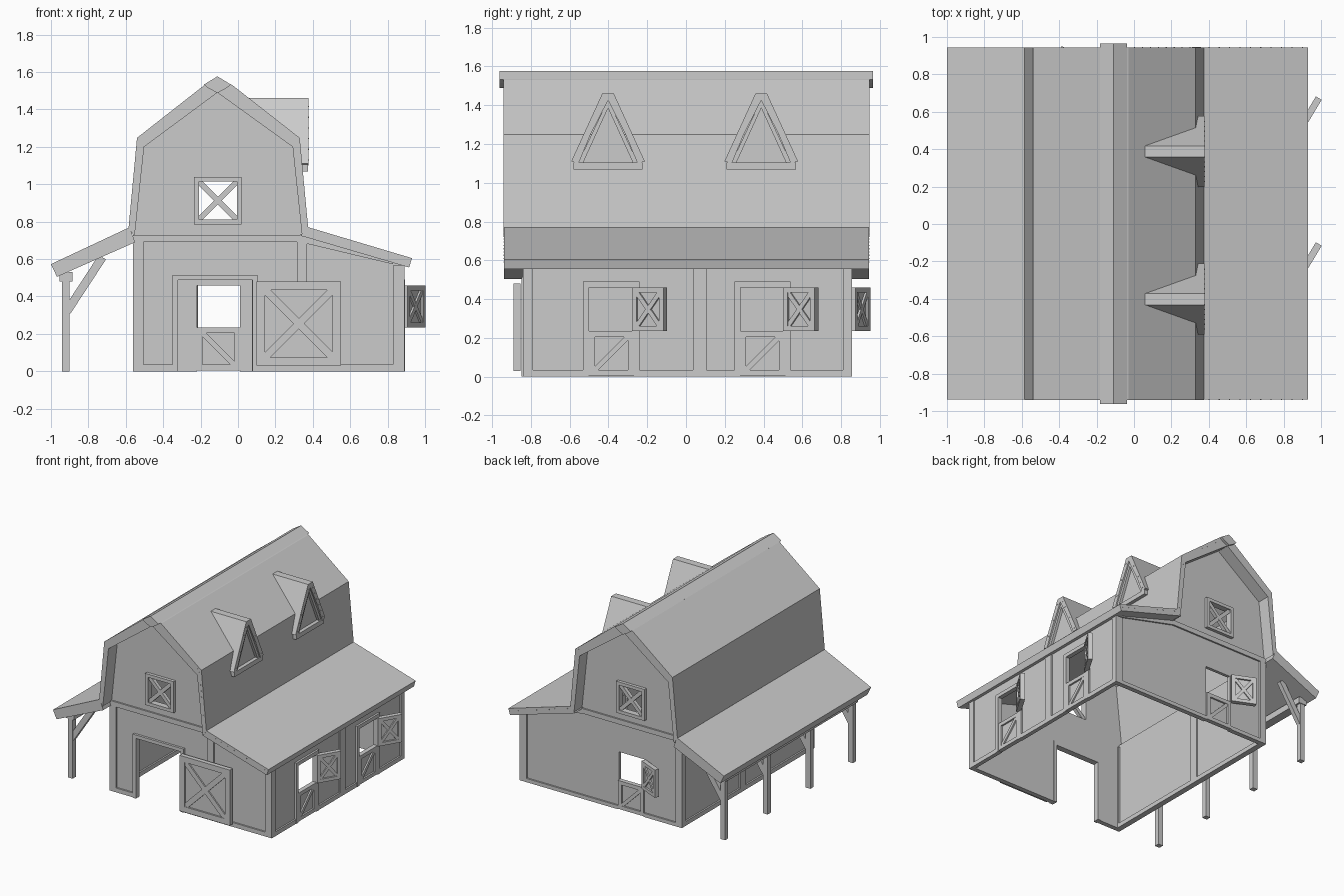
import bpy, bmesh
from math import radians, atan2
from mathutils import Matrix, Vector

if "Cube" in bpy.data.objects:
    bpy.data.objects.remove(bpy.data.objects["Cube"])

FY, BY = -0.828, 0.842        # front and back wall faces
LX, RX = -0.548, 0.878        # left and right wall faces
T = 0.013                     # trim thickness


def finish(name, bm, M=None):
    if M:
        bm.transform(M)
    bmesh.ops.recalc_face_normals(bm, faces=bm.faces)
    me = bpy.data.meshes.new(name)
    bm.to_mesh(me)
    bm.free()
    ob = bpy.data.objects.new(name, me)
    bpy.context.collection.objects.link(ob)
    return ob


def box(bm, lo, hi):
    lo, hi = Vector(lo), Vector(hi)
    s = hi - lo
    bmesh.ops.create_cube(bm, size=1, matrix=Matrix.Translation((lo + hi) / 2) @ Matrix.Diagonal((*s, 1)))


def bar(bm, p, q, y, width, depth):
    # board between two xz points, centred on y
    d = Vector((q[0] - p[0], q[1] - p[1]))
    M = (Matrix.Translation(((p[0] + q[0]) / 2, y, (p[1] + q[1]) / 2))
         @ Matrix.Rotation(-atan2(d.y, d.x), 4, 'Y') @ Matrix.Diagonal((d.length, depth, width, 1)))
    bmesh.ops.create_cube(bm, size=1, matrix=M)


def loft(bm, a, b):
    # closed solid between two matching rings
    va, vb = [bm.verts.new(p) for p in a], [bm.verts.new(p) for p in b]
    bm.faces.new(va)
    bm.faces.new(vb[::-1])
    n = len(va)
    for i in range(n):
        bm.faces.new((va[i], vb[i], vb[(i + 1) % n], va[(i + 1) % n]))


def prism(bm, pts, y0, y1):
    loft(bm, [(x, y0, z) for x, z in pts], [(x, y1, z) for x, z in pts])


def cut(ob, boxes):
    for lo, hi in boxes:
        bm = bmesh.new()
        box(bm, lo, hi)
        c = finish("cutter", bm)
        c.hide_render = True
        m = ob.modifiers.new("opening", 'BOOLEAN')
        m.operation, m.solver, m.object = 'DIFFERENCE', 'EXACT', c
        bpy.context.view_layer.objects.active = ob
        bpy.ops.object.modifier_apply(modifier=m.name)
        bpy.data.objects.remove(c)


def frame(bm, x0, x1, z0, z1, b, y0, y1, sill=True):
    box(bm, (x0, y0, z0), (x0 + b, y1, z1))
    box(bm, (x1 - b, y0, z0), (x1, y1, z1))
    box(bm, (x0 + b, y0, z1 - b), (x1 - b, y1, z1))
    if sill:
        box(bm, (x0 + b, y0, z0), (x1 - b, y1, z0 + b))


def cross(bm, x0, x1, z0, z1, y, w, d, both=True):
    bar(bm, (x0, z0), (x1, z1), y, w, d)
    if both:
        bar(bm, (x0, z1), (x1, z0), y, w, d * 0.95)


def door(name, loc, angle, w, h, b, both):
    bm = bmesh.new()
    box(bm, (0.002, -0.004, 0.002), (w - 0.002, 0.004, h - 0.002))
    frame(bm, 0, w, 0, h, b, -0.018, 0.018)
    cross(bm, b * .85, w - b * .85, b * .85, h - b * .85, 0, b * 0.9, 0.031, both)
    finish(name, bm, Matrix.Translation(loc) @ Matrix.Rotation(radians(angle), 4, 'Z'))


# gable end walls
gable = [(LX, 0), (RX, 0), (RX, .585), (.35, .74), (.305, 1.215),
         (-.11, 1.52), (-.52, 1.215), (-.565, .74), (LX, .72)]
for name, y0, y1, hole in (("front_wall", FY, FY + .025, (-.32, .075, .49)),
                           ("back_wall", BY - .025, BY, (-.22, .01, .46))):
    bm = bmesh.new()
    prism(bm, gable, y0, y1)
    cut(finish(name, bm), [((hole[0], y0 - .1, -.1), (hole[1], y1 + .1, hole[2])),
                           ((-.21, y0 - .1, .81), (-.005, y1 + .1, 1.015))])

# side walls
bm = bmesh.new()
box(bm, (LX, FY + .025, 0), (LX + .02, BY - .025, .71))
finish("left_wall", bm)
bm = bmesh.new()
box(bm, (RX - .02, FY + .025, 0), (RX, BY - .025, .585))
stalls = [(-.5, -.27), (.28, .51)]
cut(finish("right_wall", bm), [((.8, a, -.1), (1, b, .46)) for a, b in stalls])

# gambrel roof, lean-to roofs and ridge cap
half = [(-.585, .768), (-.54, 1.248), (-.18, 1.53), (-.11, 1.56)]
inner = [(-.11, 1.49), (-.502, 1.2), (-.553, .72)]
mir = lambda pts, s: [(-.21 - x if x != -.11 else x, z) for x, z in pts][::-1][s:]
bm = bmesh.new()
prism(bm, half + mir(half, 1) + mir(inner, 0)[:-1] + inner, -.94, .945)
finish("main_roof", bm)
bm = bmesh.new()
prism(bm, [(-.58, .77), (-1, .573), (-.968, .505), (-.55, .69)], -.939, .944)
finish("porch_roof", bm)
bm = bmesh.new()
prism(bm, [(.37, .772), (.93, .605), (.915, .555), (.335, .725)], -.939, .944)
finish("stall_roof", bm)
bm = bmesh.new()
prism(bm, [(-.182, 1.533), (-.11, 1.577), (-.038, 1.533), (-.06, 1.515), (-.11, 1.488), (-.16, 1.515)], -.962, .965)
finish("ridge_cap", bm)

# nails along the roof edges
bm = bmesh.new()
for y in (-.94, .945):
    for p, q, n in (((.355, .79), (.312, 1.225), 10), ((.3, 1.25), (-.04, 1.51), 9), ((.4, .745), (.9, .592), 10)):
        for i in range(n):
            v = Vector(p).lerp(Vector(q), i / (n - 1))
            box(bm, (v.x - .003, y - .001, v.y - .003), (v.x + .003, y + .001, v.y + .003))
finish("roof_nails", bm)

# trim boards on the gable ends
for name, y0, y1 in (("front_trim", FY - T, FY), ("back_trim", BY, BY + T)):
    bm = bmesh.new()
    box(bm, (LX - T, y0, 0), (-.505, y1, .69))
    box(bm, (LX - T, y0, .69), (.335, y1, .73))
    box(bm, (.83, y0, 0), (RX + T, y1, .565))
    prism(bm, [(.335, .69), (.83, .572), (.83, .59), (.335, .735)], y0, y1)
    if y0 < 0:
        box(bm, (.315, y0, .035), (.37, y1, .69))
        box(bm, (-.505, y0, 0), (-.35, y1, .035))
        box(bm, (.105, y0, 0), (.83, y1, .035))
        frame(bm, -.35, .105, 0, .515, .028, y0 - .006, FY + .03, False)
    else:
        box(bm, (-.505, y0, 0), (-.22, y1, .03))
        box(bm, (.01, y0, 0), (.83, y1, .03))
    finish(name, bm)

# trim boards and studs on the side walls
bm = bmesh.new()
for a, b in ((FY, -.79), (.035, .105), (.8, BY)):
    box(bm, (LX - T, a, .035), (LX + .033, b, .69))
box(bm, (LX - T, FY, 0), (LX + .033, BY, .035))
finish("left_trim", bm)
bm = bmesh.new()
for a, b in ((FY, -.79), (.035, .105), (.81, BY)):
    box(bm, (RX, a, 0), (RX + T, b, .56))
for a, b in ((-.79, -.53), (-.24, .035), (.105, .25), (.54, .81)):
    box(bm, (RX, a, 0), (RX + T, b, .035))
finish("right_trim", bm)

# stall door frames
for i, (a, b) in enumerate(stalls):
    bm = bmesh.new()
    frame(bm, a - .03, b + .03, 0, .49, .03, -T - .003, 0, False)
    finish(f"stall_frame_{i}", bm, Matrix.Translation((RX, 0, 0)) @ Matrix.Rotation(radians(90), 4, 'Z'))

# loft windows
for name, y in (("front_loft_window", FY), ("back_loft_window", BY)):
    bm = bmesh.new()
    frame(bm, -.235, .02, .785, 1.04, .026, y - .025, y + .025)
    cross(bm, -.212, -.003, .808, 1.017, y, .03, .03)
    finish(name, bm)

# doors
door("sliding_door", (.1, -.872, .03), 0, .45, .45, .045, True)
for i, (a, b) in enumerate(stalls):
    door(f"stall_lower_door_{i}", (RX - .004, a, .005), 90, b - a, .23, .03, False)
    door(f"stall_upper_door_{i}", (.89, b, .235), 59, .19, .225, .027, True)
door("back_lower_door", (.01, BY - .004, .005), 180, .23, .23, .03, False)
door("back_upper_door", (-.22, BY + .015, .235), 156, .19, .225, .027, True)


# dormers: back edge follows the roof surface
def roof_x(z):
    return .325 - (z - 1.25) * 1.27 if z > 1.25 else .325 + (1.25 - z) * .104 - .01


def dormer_part(bm, ring, yc, x1, x0=None):
    loft(bm, [(x1, yc + y, z) for y, z in ring], [(x0 or roof_x(z), yc + y, z) for y, z in ring])


for i, yc in enumerate((-.402, .388)):
    bm = bmesh.new()
    for s in (-1, 1):
        dormer_part(bm, [(0, 1.46), (s * .03, 1.46), (s * .126, 1.25), (s * .19, 1.11),
                         (s * .152, 1.1), (s * .09, 1.25), (0, 1.425)], yc, .377)
    finish(f"dormer_roof_{i}", bm)
    bm = bmesh.new()
    box(bm, (.325, yc - .178, 1.068), (.375, yc + .178, 1.105))
    for s in (-1, 1):
        dormer_part(bm, [(0, 1.43), (s * .155, 1.1), (s * .13, 1.1), (0, 1.385)], yc, .366, .338)
    finish(f"dormer_window_frame_{i}", bm)
    bm = bmesh.new()
    dormer_part(bm, [(-.15, 1.1), (.15, 1.1), (0, 1.42)], yc, .345, .334)
    finish(f"dormer_pane_{i}", bm)
    bm = bmesh.new()
    for s in (-1, 1):
        for k in range(6):
            y, z = yc + s * (.16 - .026 * k), 1.13 + .057 * k
            box(bm, (.374, y - .003, z - .003), (.379, y + .003, z + .003))
    finish(f"dormer_nails_{i}", bm)

# porch posts, braces and eave beam
for i in range(4):
    y = -.81 + .545 * i
    bm = bmesh.new()
    box(bm, (-.942, y - .02, 0), (-.9, y + .02, .53))
    bar(bm, (-.915, .32), (-.725, .61), y, .045, .034)
    finish(f"porch_post_{i}", bm)
bm = bmesh.new()
box(bm, (-.955, -.835, .48), (-.885, .85, .53))
finish("porch_beam", bm)
